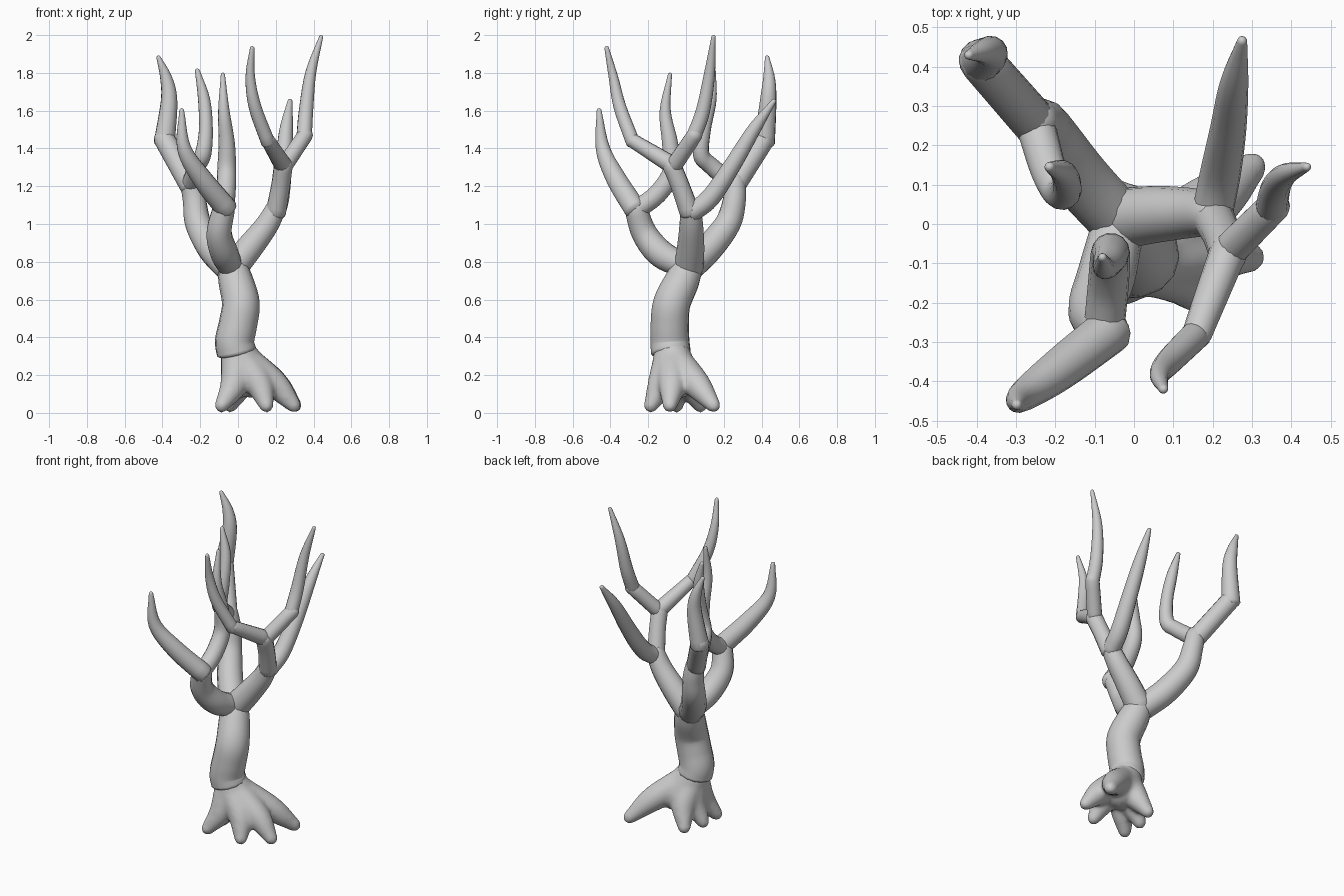
import bpy, bmesh, math
from mathutils import Vector

SIDES = 14

if "Cube" in bpy.data.objects:
    bpy.data.objects.remove(bpy.data.objects["Cube"])

bark = bpy.data.materials.new("bark_grey")
bark.use_nodes = True
GREY = (0.6, 0.6, 0.6, 1)
bark.diffuse_color = GREY
bark.node_tree.nodes["Principled BSDF"].inputs["Base Color"].default_value = GREY


def spline(points, steps=5):
    """Smooth path through (x, y, z, radius) points."""
    p = [Vector(q) for q in points]
    p = [p[0] * 2 - p[1]] + p + [p[-1] * 2 - p[-2]]
    out = []
    for a, b, c, d in zip(p, p[1:], p[2:], p[3:]):
        for i in range(steps):
            t = i / steps
            out.append(0.5 * (2 * b + (c - a) * t + (2 * a - 5 * b + 4 * c - d) * t * t
                              + (3 * b - a - 3 * c + d) * t ** 3))
    return out + [p[-2]]


def add_tube(bm, points, start_round):
    """Sweep a tapering round section along the path, with rounded ends."""
    path = spline(points)
    pos = [q.xyz for q in path]
    rad = [q.w for q in path]
    n = len(pos)
    tan = [(pos[min(i + 1, n - 1)] - pos[max(i - 1, 0)]).normalized() for i in range(n)]
    dome = [(math.cos(a), math.sin(a)) for a in (math.radians(d) for d in (30, 60, 80))]
    rings = [(pos[0] - tan[0] * rad[0] * s * start_round, tan[0], rad[0] * c)
             for c, s in reversed(dome)]
    rings += list(zip(pos, tan, rad))
    rings += [(pos[-1] + tan[-1] * rad[-1] * s, tan[-1], rad[-1] * c) for c, s in dome]
    side = tan[0].orthogonal().normalized()
    loops = []
    for centre, t, r in rings:
        side = (side - t * side.dot(t)).normalized()
        up = t.cross(side)
        loops.append([bm.verts.new(centre + r * (side * math.cos(a) + up * math.sin(a)))
                      for a in (k * math.tau / SIDES for k in range(SIDES))])
    for lo, hi in zip(loops, loops[1:]):
        for k in range(SIDES):
            j = (k + 1) % SIDES
            bm.faces.new((lo[k], lo[j], hi[j], hi[k]))
    bm.faces.new(reversed(loops[0]))
    bm.faces.new(loops[-1])


def make_object(name, paths, start_round=0.5):
    bm = bmesh.new()
    for points in paths:
        add_tube(bm, points, start_round)
    for f in bm.faces:
        f.smooth = True
    mesh = bpy.data.meshes.new(name)
    bm.to_mesh(mesh)
    bm.free()
    mesh.materials.append(bark)
    obj = bpy.data.objects.new(name, mesh)
    bpy.context.collection.objects.link(obj)
    return obj


# Trunk
make_object("trunk", [[(-.008, -.08, .32, .106), (-.018, -.085, .38, .104), (.0, -.086, .47, .102),
                       (.015, -.075, .58, .1), (-.012, -.02, .7, .092), (-.03, .01, .77, .08)]], 0.2)

# Root flare: a leaning core and fat tapering roots blended into one skin
tips = [(.3, .145), (.295, -.085), (.15, -.185), (-.085, -.185), (-.085, -.05), (-.04, .075)]
paths = [[(-.005, -.08, .32, .1), (.035, -.06, .25, .11), (.075, -.04, .19, .115)]]
hub = Vector((.06, -.06))
for x, y in tips:
    mid = hub.lerp(Vector((x, y)), .55)
    paths.append([(.0, -.08, .3, .09), (mid.x, mid.y, .155, .076), (x, y, .04, .041)])
flare = make_object("root_flare", paths)
remesh = flare.modifiers.new("blend", 'REMESH')
remesh.mode = 'VOXEL'
remesh.voxel_size = 0.011
remesh.use_smooth_shade = True
soften = flare.modifiers.new("soften", 'SMOOTH')
soften.factor = 0.5
soften.iterations = 18

# Main limbs
make_object("left_limb", [[(-.025, .015, .77, .078), (.065, .025, .88, .072), (.15, .028, .99, .063),
                           (.2, .025, 1.08, .055)]])
make_object("front_limb", [[(-.04, .0, .775, .066), (-.07, -.13, .84, .074), (-.1, -.22, .95, .068),
                            (-.075, -.265, 1.08, .06)]])
make_object("back_limb", [[(-.05, .02, .77, .075), (-.14, .12, .87, .076), (-.21, .22, 1.0, .07),
                           (-.23, .255, 1.12, .062), (-.25, .26, 1.22, .056)]])

# Forking limb and twigs of the left side
make_object("left_fork", [[(.2, .02, 1.06, .054), (.225, -.03, 1.2, .05), (.24, -.075, 1.31, .05)]])
make_object("left_back_twig", [[(.2, .03, 1.06, .052), (.22, .13, 1.14, .052), (.24, .245, 1.31, .046),
                                (.255, .36, 1.5, .036), (.275, .465, 1.65, .013)]])
make_object("left_outer_stem", [[(.24, -.07, 1.3, .045), (.355, .045, 1.47, .042)]])
make_object("left_outer_twig", [[(.35, .04, 1.46, .041), (.36, .09, 1.6, .038),
                                 (.385, .125, 1.8, .029), (.44, .145, 1.99, .011)]])
make_object("left_front_stem", [[(.24, -.07, 1.31, .048), (.16, -.28, 1.44, .038)]])
make_object("left_front_twig", [[(.16, -.28, 1.43, .038), (.09, -.35, 1.62, .034),
                                 (.065, -.385, 1.78, .025), (.075, -.42, 1.93, .012)]])

# Twigs of the front limb
make_object("front_outer_twig", [[(-.06, -.27, 1.08, .06), (-.19, -.37, 1.24, .054),
                                  (-.285, -.44, 1.4, .038), (-.298, -.46, 1.6, .013)]])
make_object("front_inner_twig", [[(-.075, -.255, 1.08, .052), (-.065, -.15, 1.16, .052),
                                  (-.06, -.075, 1.28, .05), (-.06, -.085, 1.43, .043),
                                  (-.075, -.11, 1.6, .03), (-.08, -.085, 1.79, .011)]])

# Twigs of the back limb
make_object("back_outer_stem", [[(-.25, .255, 1.2, .058), (-.39, .415, 1.45, .056)]])
make_object("back_outer_twig", [[(-.39, .415, 1.43, .056), (-.365, .435, 1.65, .044),
                                 (-.38, .44, 1.77, .032), (-.42, .43, 1.88, .012)]])
make_object("back_inner_twig", [[(-.25, .25, 1.21, .05), (-.215, .13, 1.31, .046),
                                 (-.185, .08, 1.37, .044), (-.17, .095, 1.5, .037),
                                 (-.18, .13, 1.66, .032), (-.215, .145, 1.81, .013)]])
